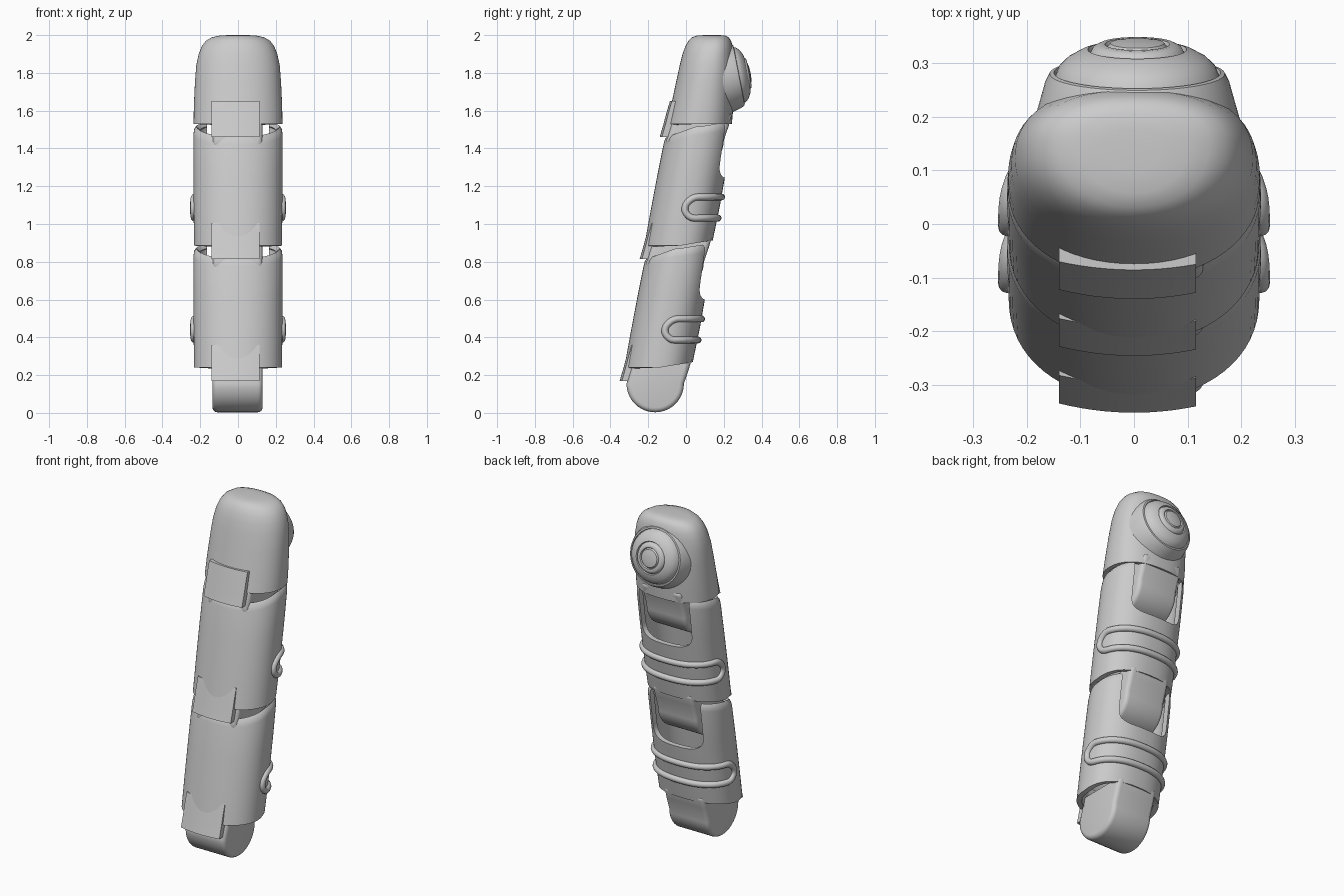
import bpy, bmesh, math
from mathutils import Vector, Matrix

if "Cube" in bpy.data.objects:
    bpy.data.objects.remove(bpy.data.objects["Cube"])

STEP = 0.645    # distance between joints
SLOPE = 0.164   # backward lean of the finger
SIDES = 64

grey = bpy.data.materials.new("light_grey")
grey.use_nodes = True
COLOR = (0.6, 0.6, 0.6, 1)
grey.diffuse_color = COLOR
grey.node_tree.nodes["Principled BSDF"].inputs["Base Color"].default_value = COLOR


def lean(x, y, z):
    return Vector((x, y + SLOPE * z - 0.18, z))


def section(a, w, front, back):
    """Point on the finger outline; angle 0 is +x, 90 degrees is the back."""
    c, s = math.cos(a), math.sin(a)
    p = 0.85 if s > 0 else 0.95
    return (math.copysign(abs(c) ** p, c) * w,
            math.copysign(abs(s) ** p, s) * (back if s > 0 else front))


def finish(name, bm):
    bmesh.ops.recalc_face_normals(bm, faces=bm.faces)
    me = bpy.data.meshes.new(name)
    bm.to_mesh(me)
    bm.free()
    me.materials.append(grey)
    ob = bpy.data.objects.new(name, me)
    bpy.context.collection.objects.link(ob)
    return ob


def smooth(ob, angle=35):
    bpy.ops.object.select_all(action="DESELECT")
    ob.select_set(True)
    bpy.context.view_layer.objects.active = ob
    bpy.ops.object.shade_smooth_by_angle(angle=math.radians(angle))


def apply_all(ob):
    dg = bpy.context.evaluated_depsgraph_get()
    me = bpy.data.meshes.new_from_object(ob.evaluated_get(dg))
    ob.modifiers.clear()
    ob.data = me


def loft(bm, rings, cap_end=False):
    loops = [[bm.verts.new(p) for p in ring] for ring in rings]
    n = len(loops[0])
    for lo, hi in zip(loops, loops[1:]):
        for i in range(n):
            bm.faces.new((lo[i], lo[(i + 1) % n], hi[(i + 1) % n], hi[i]))
    if cap_end:
        bm.faces.new(loops[-1])


def prism(name, outline, lo, hi, place, bevel=0):
    """Extrude a 2D outline between two levels."""
    bm = bmesh.new()
    rings = [[place(u, v, t) for u, v in outline] for t in (lo, hi)]
    loft(bm, rings, True)
    bm.verts.ensure_lookup_table()
    bm.faces.new(bm.verts[:len(outline)])
    ob = finish(name, bm)
    if bevel:
        m = ob.modifiers.new("round", "BEVEL")
        m.width, m.segments, m.angle_limit = bevel, 4, math.radians(50)
        apply_all(ob)
    return ob


def thicken(ob, t):
    m = ob.modifiers.new("wall", "SOLIDIFY")
    m.thickness, m.offset = t, -1


ANGLES = [2 * math.pi * i / SIDES for i in range(SIDES)]


def knuckle(name, dz):
    """Rounded hinge block below a joint."""
    arc = [(-0.163 + 0.152 * math.cos(a), 0.155 + 0.152 * math.sin(a))
           for a in (math.pi * (1 + i / 20) for i in range(21))]
    outline = arc + [(0.015, 0.23), (0.035, 0.3), (-0.27, 0.3)]
    ob = prism(name, outline, -0.135, 0.13,
               lambda y, z, x: Vector((x, y + SLOPE * dz, z + dz)), 0.025)
    smooth(ob)


def front_tab(name, dz):
    """Raised tongue on the front that overlaps the next shell."""
    bm = bmesh.new()
    rings = []
    for z, d in ((0.17, 0.199), (0.24, 0.19), (0.3, 0.184), (0.36, 0.176)):
        ring = []
        for i in range(13):
            x = -0.14 + 0.255 * i / 12
            ring.append(lean(x, -d * (1 - 0.7 * x * x / 0.055 * 0.35), z + dz))
        rings.append(ring + [p + Vector((0, 0.035, 0)) for p in reversed(ring)])
    loft(bm, rings, True)
    bm.verts.ensure_lookup_table()
    bm.faces.new(bm.verts[:26])
    smooth(finish(name, bm))


def shell(name, dz):
    """Hollow sleeve with a rounded notch at the upper back."""
    rings = []
    rows = ((0, 0.233, 0.186, 0.172), (0.3, 0.235, 0.183, 0.18),
            (0.65, 0.236, 0.178, 0.182), (0.93, 0.236, 0.172, 0.178),
            (0.975, 0.233, 0.169, 0.175), (1, 0.222, 0.16, 0.165))
    for t, w, f, b in rows:
        ring = []
        for a in ANGLES:
            x, y = section(a, w, f, b)
            k = min(1, max(0, (y + 0.15) / 0.13))
            low = 0.24 + 0.03 * max(0, y) / 0.18
            top = 0.82 + 0.05 * k + 0.03 * max(0, y) / 0.18
            ring.append(lean(x, y, low + (top - low) * t + dz))
        rings.append(ring)
    bm = bmesh.new()
    loft(bm, rings)
    ob = finish(name, bm)
    thicken(ob, 0.03)
    notch = [(0.165 * math.copysign(abs(math.cos(a)) ** 0.5, math.cos(a)),
              0.7 - 0.1 * abs(math.sin(a)) ** 0.6)
             for a in (math.pi * (1 + i / 20) for i in range(21))]
    notch += [(0.165, 1.1), (-0.165, 1.1)]
    cutter = prism("notch_cutter", notch, 0.03, 0.5,
                   lambda x, z, y: lean(x, y, z + dz))
    m = ob.modifiers.new("notch", "BOOLEAN")
    m.object, m.solver = cutter, "EXACT"
    apply_all(ob)
    bpy.data.objects.remove(cutter)
    smooth(ob)


def grip_loop(name, dz):
    """Raised oval tube wrapped around the back of a shell."""
    cu = bpy.data.curves.new(name, "CURVE")
    cu.dimensions, cu.bevel_depth, cu.bevel_resolution = "3D", 0.018, 4
    half, end, n = 0.056, math.radians(14), 24
    path = [(end + (math.pi - 2 * end) * i / n, half) for i in range(n + 1)]
    turn = [(math.pi - end + 0.26 * math.sin(a), half * math.cos(a))
            for a in (math.pi * i / 10 for i in range(1, 10))]
    path += turn
    path += [(math.pi - a, -h) for a, h in path]
    sp = cu.splines.new("POLY")
    sp.points.add(len(path) - 1)
    sp.use_cyclic_u = True
    for pt, (a, h) in zip(sp.points, path):
        x, y = section(a, 0.235, 0.18, 0.181)
        pt.co = (*lean(x, y, 0.442 + h + dz), 1)
    tmp = bpy.data.objects.new(name + "_path", cu)
    bpy.context.collection.objects.link(tmp)
    dg = bpy.context.evaluated_depsgraph_get()
    me = bpy.data.meshes.new_from_object(tmp.evaluated_get(dg))
    bpy.data.objects.remove(tmp)
    me.materials.clear()
    me.materials.append(grey)
    ob = bpy.data.objects.new(name, me)
    bpy.context.collection.objects.link(ob)
    smooth(ob, 60)


# Two sleeves and the three hinges
for label, dz in (("lower", 0), ("middle", STEP)):
    shell(label + "_shell", dz)
    grip_loop(label + "_grip_loop", dz)
for label, i in (("base", 0), ("middle", 1), ("tip", 2)):
    knuckle(label + "_knuckle", i * STEP)
    front_tab(label + "_front_tab", i * STEP)

# Fingertip: z, half width, front depth, back depth
rows = ((1.53, 0.235, 0.172, 0.172), (1.62, 0.234, 0.166, 0.165),
        (1.75, 0.228, 0.16, 0.15), (1.84, 0.221, 0.155, 0.135),
        (1.9, 0.208, 0.15, 0.12), (1.94, 0.192, 0.142, 0.11),
        (1.97, 0.17, 0.13, 0.095), (1.988, 0.14, 0.115, 0.08),
        (1.997, 0.1, 0.09, 0.06), (2.0, 0.05, 0.05, 0.03))
bm = bmesh.new()
loft(bm, [[lean(*section(a, w, f, b), z) for a in ANGLES] for z, w, f, b in rows], True)
tip = finish("fingertip", bm)
thicken(tip, 0.025)
apply_all(tip)
smooth(tip, 40)

# Round stepped pad on the back of the fingertip: radius, height
profile = ((0.215, -0.17), (0.2, -0.1), (0.183, -0.04), (0.172, 0), (0.163, 0.018),
           (0.155, 0.02), (0.152, 0.014), (0.146, 0.03), (0.13, 0.046), (0.105, 0.06),
           (0.092, 0.064), (0.088, 0.056), (0.082, 0.068), (0.07, 0.074),
           (0.06, 0.074), (0.056, 0.068), (0.05, 0.076), (0.03, 0.08), (0.01, 0.081))
axis = Vector((0, 0.98, 0.19)).normalized()
turn = Matrix.Translation((0.006, 0.262, 1.785)) @ axis.to_track_quat("Z", "Y").to_matrix().to_4x4()
bm = bmesh.new()
loft(bm, [[turn @ Vector((r * math.cos(a), r * math.sin(a), h)) for a in ANGLES]
          for r, h in profile], True)
smooth(finish("fingertip_pad", bm), 40)
